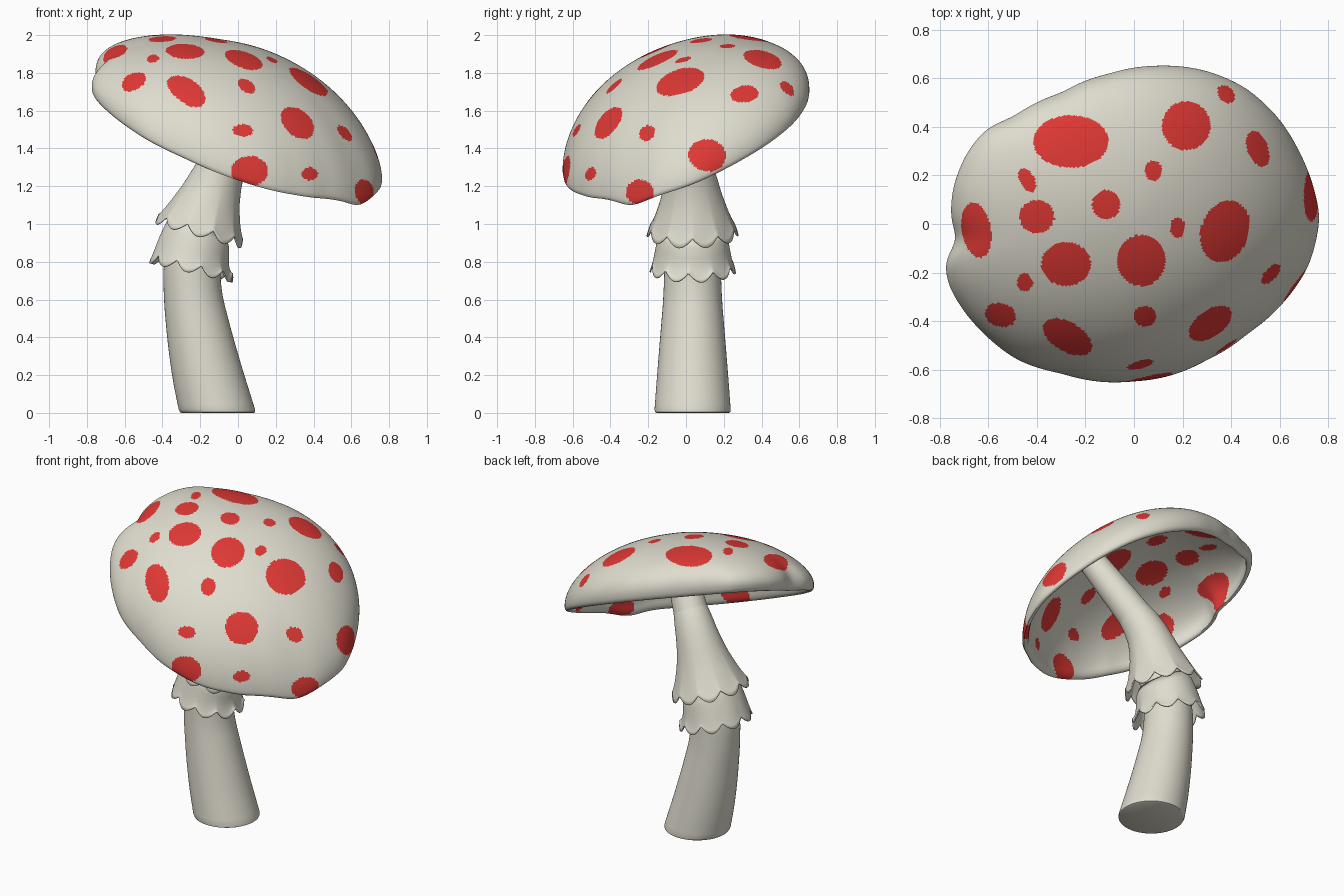
import bpy, math
from mathutils import Vector

if "Cube" in bpy.data.objects:
    bpy.data.objects.remove(bpy.data.objects["Cube"])


def material(name, rgb):
    m = bpy.data.materials.new(name)
    m.diffuse_color = (*rgb, 1)
    m.use_nodes = True
    m.node_tree.nodes["Principled BSDF"].inputs["Base Color"].default_value = m.diffuse_color
    return m


CREAM = material("cream", (0.74, 0.72, 0.62))
RED = material("spot red", (0.74, 0.04, 0.035))


def loft(name, rings, mats, start=True, end=True, smooth=50):
    """Skin a list of equal-length point rings, capping the ends on request."""
    n = len(rings[0])
    faces = []
    for j in range(len(rings) - 1):
        for i in range(n):
            k = (i + 1) % n
            faces.append((j * n + i, j * n + k, (j + 1) * n + k, (j + 1) * n + i))
    if start:
        faces.append(tuple(reversed(range(n))))
    if end:
        faces.append(tuple((len(rings) - 1) * n + i for i in range(n)))
    me = bpy.data.meshes.new(name)
    me.from_pydata([tuple(p) for r in rings for p in r], [], faces)
    for m in mats:
        me.materials.append(m)
    ob = bpy.data.objects.new(name, me)
    bpy.context.collection.objects.link(ob)
    bpy.ops.object.select_all(action='DESELECT')
    ob.select_set(True)
    bpy.context.view_layer.objects.active = ob
    bpy.ops.object.shade_smooth_by_angle(angle=math.radians(smooth))
    return ob


# ---- Stem: bent spine given as (x, y, z, radius) ----
TOP = 1.76
SPINE = [(-.107, .035, 0, .203), (-.16, .035, .2, .188), (-.203, .035, .4, .172),
         (-.238, .035, .6, .155), (-.248, .035, .8, .148), (-.2, .035, .98, .14),
         (-.145, .03, 1.15, .128), (-.09, .02, 1.3, .115), (0, -.03, 1.45, .103),
         (.19, -.155, TOP, .085)]


def linear(z):
    z = min(max(z, 0), TOP)
    for a, b in zip(SPINE, SPINE[1:]):
        if z <= b[2]:
            f = (z - a[2]) / (b[2] - a[2])
            return [a[i] + (b[i] - a[i]) * f for i in (0, 1, 3)]
    return [SPINE[-1][i] for i in (0, 1, 3)]


def spine(z):
    w = min(.07, z, TOP - z) if 0 < z < TOP else 0
    s = [linear(z + w * k / 3) for k in range(-3, 4)]
    x, y, r = (sum(c) / 7 for c in zip(*s))
    return Vector((x, y, z)), r


def ring(z, radius, n, lean=0, drop=lambda a: 0, flare=lambda a: 0):
    c, _ = spine(z)
    t = (spine(min(z + .03, TOP))[0] - spine(max(z - .03, 0))[0]).normalized()
    t = Vector((0, 0, 1)).lerp(t, min(1, z / .5))
    t.x += lean
    t.normalize()
    u = Vector((0, 1, 0)).cross(t).normalized()
    v = t.cross(u)
    pts = []
    for i in range(n):
        a = math.tau * i / n
        pts.append(c + (u * math.cos(a) + v * math.sin(a)) * (radius + flare(a)) - t * drop(a))
    return pts


rings = [ring(0, .19, 64), ring(.004, .199, 64)]
rings += [ring(z, spine(z)[1], 64) for z in [.018 + (TOP - .018) * i / 60 for i in range(61)]]
loft("stem", rings, [CREAM])


# ---- Two scalloped skirts hanging round the stem: profile of (z, radius) ----
def skirt(name, profile, turn, lean):
    rows = []
    for j, (z, r) in enumerate(profile):
        w = (j / (len(profile) - 1)) ** 2
        wave = lambda a: abs(math.sin(5 * a + turn))
        rows.append(ring(z, r, 160, lean, lambda a: w * (.05 * wave(a) - .03),
                         lambda a: w * .01 * wave(a)))
    ob = loft(name, rows, [CREAM], False, False)
    sol = ob.modifiers.new("thickness", 'SOLIDIFY')
    sol.thickness, sol.offset = .008, 0


skirt("upper_skirt", [(1.46, .085), (1.41, .103), (1.36, .113), (1.29, .124), (1.22, .138),
                      (1.15, .155), (1.09, .175), (1.04, .193), (1.0, .209), (.975, .22),
                      (.955, .23)], 0, 0)
skirt("lower_skirt", [(.99, .15), (.95, .175), (.9, .186), (.86, .193), (.82, .2),
                      (.79, .207), (.775, .211), (.76, .216)], .5, .2)

# ---- Cap outline seen from above ----
OUTLINE = [(.765, .03), (.74, .15), (.68, .3), (.6, .43), (.46, .56), (.3, .63), (.1, .652),
           (-.1, .62), (-.3, .54), (-.5, .44), (-.61, .39), (-.69, .29), (-.745, .15),
           (-.755, .03), (-.725, -.07), (-.78, -.15), (-.765, -.25), (-.7, -.36),
           (-.6, -.47), (-.48, -.56), (-.3, -.615), (0, -.648), (.13, -.63), (.3, -.56),
           (.47, -.45), (.61, -.33), (.72, -.17)]
N = 480
polar = sorted((math.atan2(y, x) % math.tau, math.hypot(x, y)) for x, y in OUTLINE)
polar = [(polar[-1][0] - math.tau, polar[-1][1])] + polar + [(polar[0][0] + math.tau, polar[0][1])]
radius = []
for i in range(N):
    a = math.tau * i / N
    for p, q in zip(polar, polar[1:]):
        if p[0] <= a <= q[0]:
            radius.append(p[1] + (q[1] - p[1]) * (a - p[0]) / (q[0] - p[0]))
            break


def relax(vals, passes):
    for _ in range(passes):
        vals = [(vals[i - 1] + vals[i] + vals[(i + 1) % N]) / 3 for i in range(N)]
    return vals


radius = relax(radius, 15)       # true rim
body = relax(radius, 900)        # smooth dome without the rim's waves


def cap_ring(scale, f, height, extra=0):
    """Ring at fraction f of the dome, over a tilted rim plane."""
    pts = []
    for i in range(N):
        a = math.tau * i / N
        r = body[i] + (radius[i] - body[i]) * f ** 7
        x, y = r * scale * math.cos(a), r * scale * math.sin(a)
        swell = 1 - .3 * f * math.cos(a - math.radians(135))    # fuller on the low side
        bump = -.03 * math.exp(-((a - math.tau + .42) / .16) ** 2) * f ** 6
        z = (1.513 - .37 * x + .38 * y + bump + extra
             + height * swell * max(0, 1 - f * f) ** .54)
        pts.append((x, y, z))
    return pts


outer = [math.sin(math.pi / 2 * (i + .3) / 100.3) for i in range(101)]
inner = [math.sin(math.pi / 2 * (i + .3) / 60.3) for i in range(61)]
rings = [cap_ring(s, s, .42) for s in outer]
rings += [cap_ring(s, 1, 0, d) for s, d in
          ((1, -.014), (.996, -.028), (.986, -.038), (.97, -.041), (.954, -.035), (.945, -.018))]
rings += [cap_ring(s * .942, s, .38) for s in reversed(inner)]
cap = loft("cap", list(reversed(rings)), [CREAM, RED])

# ---- Spots: ellipses seen from above (x, y, half width, half height, turn) ----
SPOTS = [(-.26, .34, .155, .108, 0), (.215, .405, .1, .1, 0), (.38, .535, .03, .042, 40),
         (.51, .31, .042, .078, 20), (.08, .22, .035, .042, 0), (-.44, .18, .03, .055, 30),
         (-.4, .03, .072, .068, 0), (-.115, .08, .058, .06, 0), (.18, -.015, .031, .042, 0),
         (.375, -.03, .098, .13, -20), (-.65, -.025, .06, .115, 10),
         (-.28, -.165, .102, .09, 0), (.03, -.15, .1, .105, 0), (-.45, -.24, .033, .036, 0),
         (-.55, -.375, .065, .048, -15), (-.275, -.465, .112, .06, -30),
         (.045, -.38, .046, .042, 0), (.315, -.41, .1, .055, 35)]
SPOTS = [(x, y, w, h, math.cos(math.radians(t)), math.sin(math.radians(t)))
         for x, y, w, h, t in SPOTS]
# Spots on the steep low side: ellipsoids (x, y, z, half sizes)
RIM_SPOTS = [(.06, -.62, 1.28, .1, .12, .08), (.66, -.24, 1.17, .09, .09, .065),
             (.71, .11, 1.36, .1, .1, .09), (.38, -.5, 1.265, .045, .09, .035),
             (.025, -.57, 1.495, .055, .09, .033), (.56, -.205, 1.48, .07, .045, .045)]


def in_spot(p):
    for x, y, w, h, c, s in SPOTS:
        dx, dy = p.x - x, p.y - y
        if ((dx * c + dy * s) / w) ** 2 + ((dy * c - dx * s) / h) ** 2 < 1:
            return 1
    for x, y, z, a, b, c in RIM_SPOTS:
        if ((p.x - x) / a) ** 2 + ((p.y - y) / b) ** 2 + ((p.z - z) / c) ** 2 < 1:
            return 1
    return 0


for f in cap.data.polygons:
    f.material_index = in_spot(f.center)
